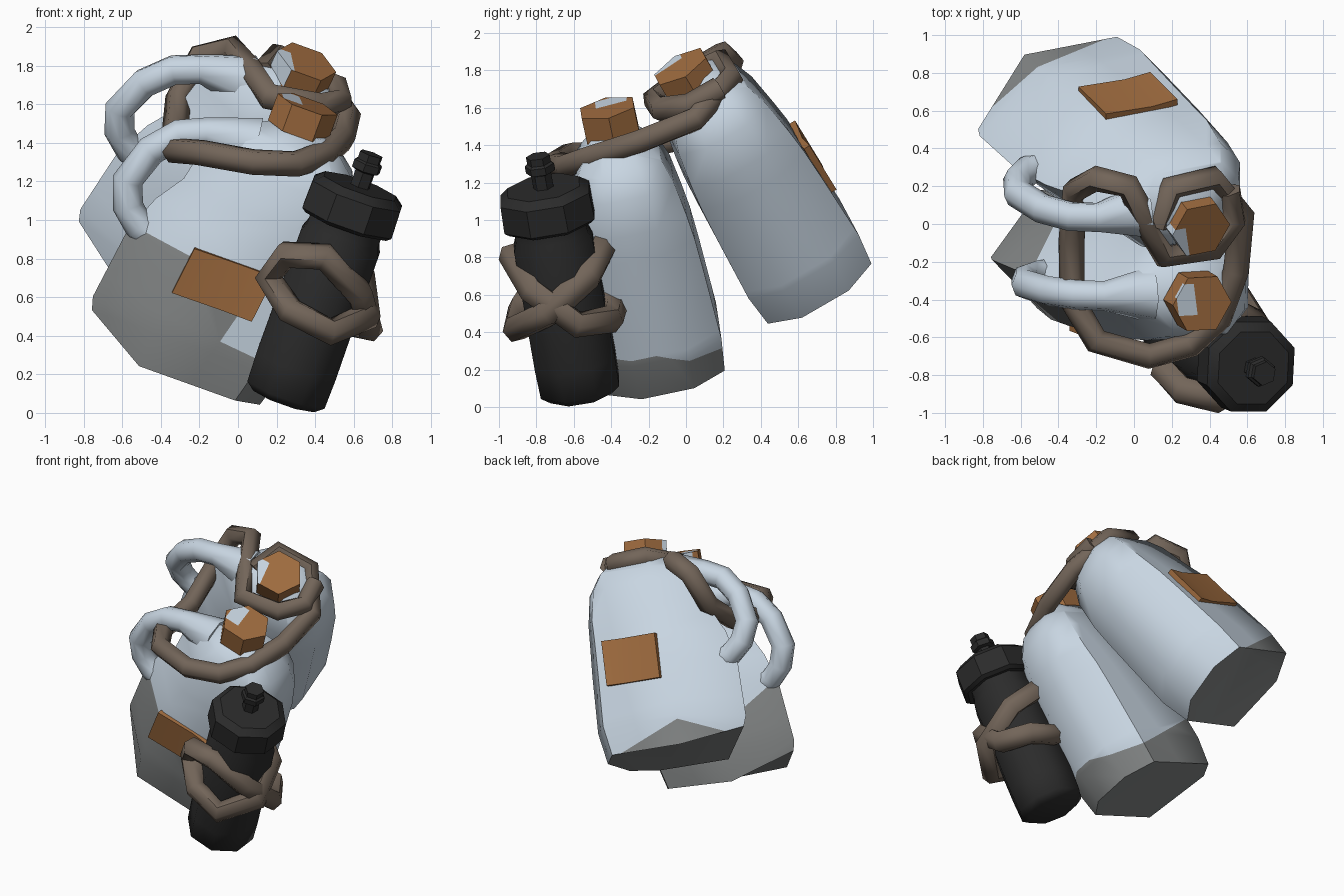
import bpy, bmesh, math
from mathutils import Matrix, Vector

if "Cube" in bpy.data.objects:
    bpy.data.objects.remove(bpy.data.objects["Cube"], do_unlink=True)


def material(name, rgb):
    m = bpy.data.materials.new(name)
    m.use_nodes = True
    m.diffuse_color = (*rgb, 1)
    m.node_tree.nodes["Principled BSDF"].inputs["Base Color"].default_value = (*rgb, 1)
    return m


PLASTIC = material("pale blue plastic", (0.58, 0.67, 0.76))
GRIME = material("grey grime", (0.22, 0.23, 0.23))
ORANGE = material("burnt orange", (0.35, 0.15, 0.05))
ROPE = material("brown rope", (0.17, 0.13, 0.10))
BLACK = material("black rubber", (0.024, 0.024, 0.024))


def add_object(name, mesh, mats, matrix, angle):
    ob = bpy.data.objects.new(name, mesh)
    bpy.context.collection.objects.link(ob)
    for m in mats:
        mesh.materials.append(m)
    ob.matrix_world = matrix
    bpy.ops.object.select_all(action="DESELECT")
    ob.select_set(True)
    bpy.context.view_layer.objects.active = ob
    bpy.ops.object.shade_smooth_by_angle(angle=math.radians(angle))


def finish(name, bm, mats, matrix, angle=40):
    bmesh.ops.recalc_face_normals(bm, faces=bm.faces)
    mesh = bpy.data.meshes.new(name)
    bm.to_mesh(mesh)
    bm.free()
    add_object(name, mesh, mats, matrix, angle)


def loft(rings):
    """Skin a stack of equal point rings and close both ends."""
    bm = bmesh.new()
    loops = [[bm.verts.new(p) for p in ring] for ring in rings]
    n = len(loops[0])
    for a, b in zip(loops, loops[1:]):
        for i in range(n):
            j = (i + 1) % n
            bm.faces.new((a[i], a[j], b[j], b[i]))
    bm.faces.new(loops[0][::-1])
    bm.faces.new(loops[-1])
    return bm


def lathe(profile, sides):
    return loft([[(r * math.cos(math.tau * i / sides), r * math.sin(math.tau * i / sides), z)
                  for i in range(sides)] for z, r in profile])


def cut(bm, point, normal):
    bmesh.ops.bisect_plane(bm, geom=bm.verts[:] + bm.edges[:] + bm.faces[:],
                           plane_co=point, plane_no=normal)


def tube(name, points, radius, mat, matrix=Matrix(), cyclic=False, sides=6, flare=1):
    """Bevelled path; flare widens its first point."""
    cu = bpy.data.curves.new(name + "_path", "CURVE")
    cu.dimensions = "3D"
    cu.bevel_depth = radius
    cu.bevel_resolution = (sides - 4) // 2
    cu.use_fill_caps = True
    sp = cu.splines.new("POLY")
    sp.points.add(len(points) - 1)
    for p, co in zip(sp.points, points):
        p.co = (*co, 1)
    sp.points[0].radius = flare
    sp.use_cyclic_u = cyclic
    helper = bpy.data.objects.new(name + "_path", cu)
    bpy.context.collection.objects.link(helper)
    dg = bpy.context.evaluated_depsgraph_get()
    mesh = bpy.data.meshes.new_from_object(helper.evaluated_get(dg))
    bpy.data.objects.remove(helper, do_unlink=True)
    mesh.materials.clear()
    add_object(name, mesh, [mat], matrix, 62)


def frame(origin, up, side):
    """Matrix with z along up and x close to side."""
    z = Vector(up).normalized()
    y = z.cross(Vector(side)).normalized()
    x = y.cross(z)
    m = Matrix((x, y, z)).transposed().to_4x4()
    m.translation = origin
    return m


def jug_ring(w, left, right, h, lift=0):
    width = right - left
    bl, br = left + 0.32 * width, right - 0.14 * width
    return [(left, 0, w + lift), (bl, -h, w), (br, -h, w), (right, -0.45 * h, w - lift * 0.1),
            (right, 0.45 * h, w - lift * 0.1), (br, h, w), (bl, h, w)]


# height, handle side, far side, half depth
JUG = [(0.2, 0, 1.06, 0.34), (0.6, 0.05, 1.09, 0.325), (0.8, 0.13, 1.1, 0.315),
       (0.95, 0.23, 1.11, 0.3), (1.15, 0.27, 1.1, 0.27), (1.27, 0.34, 1.04, 0.23),
       (1.34, 0.45, 0.96, 0.18), (1.41, 0.58, 0.86, 0.12)]
HANDLE = [(0.52, 0, 1.24), (0.26, 0, 1.22), (0.13, 0, 1.16), (0.02, 0, 1.03),
          (-0.04, 0, 0.84), (0.01, 0, 0.71), (0.1, 0, 0.63), (0.24, 0, 0.6)]


def jug(name, matrix, label, face, cap, patch, grime_point, grime_normal):
    # Body, with the lower part stained below a sloping line and one clean spot
    bm = loft([jug_ring(0, 0.02, 1.0, 0.32, 0.13)] + [jug_ring(*r) for r in JUG])
    p, n = Vector(grime_point), Vector(grime_normal)
    cut(bm, p, n)
    cut(bm, (0.69, 0, 0.3), (1, 0, -0.25))
    cut(bm, (0.69, 0, 0.27), (0.1, 0, 1))
    bm.normal_update()
    for f in bm.faces:
        c = f.calc_center_median()
        clean = c.x > 0.69 + 0.25 * (c.z - 0.3) and c.z > 0.27 - 0.1 * (c.x - 0.69) and c.y < -0.1
        stained = (c - p).dot(n) < 0 and not clean
        f.material_index = int(stained or f.normal.z < -0.8)
    finish(name + "_body", bm, [PLASTIC, GRIME], matrix, 50)
    tube(name + "_handle", HANDLE, 0.08, PLASTIC, matrix, sides=8, flare=1.9)

    # Hexagonal cap with a small worn patch
    bm = lathe([(0, 0.165), (0.15, 0.165)], 6)
    lo, hi = Vector(patch[0]), Vector(patch[1])
    for corner in (lo, hi):
        for axis_dir in ((1, 0.15, 0), (0, 1, 0), (0, 0, 1)):
            cut(bm, corner, axis_dir)
    for f in bm.faces:
        c = f.calc_center_median()
        f.material_index = int(all(lo[i] < c[i] < hi[i] for i in range(3)))
    finish(name + "_cap", bm, [ORANGE, PLASTIC], matrix @ Matrix.Translation(cap), 20)

    # Label, a folded patch stuck on the wide face
    x0, x1, z0, z1 = label
    xs = (x0, (x0 + x1) / 2 + 0.06, x1)
    rings = []
    for x, out in zip(xs, (0.355, 0.345, 0.36)):
        rings.append([(x + s, face * y, z) for s, y, z in
                      ((0, out, z0), (0.03, out - 0.005, z1),
                       (0.03, out - 0.04, z1), (0, out - 0.04, z0))])
    finish(name + "_label", loft(rings), [ORANGE], matrix, 10)


jug("front_jug", frame((-0.82, -0.15, 0.42), (0.34, -0.2, 0.92), (0.93, 0.05, -0.33)),
    (0.36, 0.8, 0.43, 0.69), -1, (0.7, 0, 1.39),
    ((-0.13, -0.06, 0.12), (-0.05, 0.11, 0.2)), (0.5, 0, 0.45), (0.4, 0.45, 1))
jug("back_jug", frame((-0.893, 0.56, 0.895), (0.38, -0.47, 0.8), (0.93, 0.18, -0.336)),
    (0.45, 0.86, 0.47, 0.78), 1, (0.74, -0.03, 1.34),
    ((-0.2, -0.15, 0.04), (-0.09, 0.03, 0.2)), (0.36, 0.33, 0.16), (0.35, -0.65, 1))

# Water bottle: body, lid and spout share one leaning axis
axis = frame((0.24, -0.56, 0.07), (0.33, -0.17, 0.93), (1, 0, -0.33))
axis = axis @ Matrix.Rotation(math.pi / 8, 4, "Z")
finish("bottle_body", lathe([(0, 0.18), (0.04, 0.23), (0.2, 0.235), (0.88, 0.23),
                             (0.93, 0.21), (1.0, 0.21)], 8), [BLACK], axis, 50)
finish("bottle_lid", lathe([(0.98, 0.24), (1.0, 0.265), (1.15, 0.26), (1.19, 0.21)], 8),
       [BLACK], axis, 30)
finish("bottle_spout", lathe([(1.17, 0.055), (1.27, 0.055), (1.28, 0.08), (1.32, 0.08),
                              (1.33, 0.065), (1.37, 0.065)], 6), [BLACK], axis, 30)

# Rope wound twice around the bottle
tube("bottle_rope", [(0.16, -0.52, 0.7), (0.25, -0.45, 0.89), (0.48, -0.44, 0.86),
                     (0.64, -0.52, 0.7), (0.67, -0.74, 0.5), (0.48, -0.91, 0.42),
                     (0.27, -0.88, 0.53), (0.16, -0.78, 0.7), (0.25, -0.88, 0.82),
                     (0.45, -0.93, 0.81), (0.63, -0.82, 0.62), (0.68, -0.58, 0.44),
                     (0.57, -0.4, 0.47), (0.38, -0.39, 0.52)], 0.075, ROPE, cyclic=True)

# Rope looping both necks and handles
tube("neck_rope", [(0.13, 0.0, 1.76), (0.2, 0.19, 1.85), (0.42, 0.24, 1.76), (0.57, 0.05, 1.54),
                   (0.54, -0.25, 1.42), (0.45, -0.5, 1.34), (0.3, -0.64, 1.29),
                   (0.08, -0.7, 1.3), (-0.2, -0.62, 1.35), (-0.33, -0.4, 1.36),
                   (-0.33, -0.08, 1.42), (-0.31, 0.18, 1.63), (-0.2, 0.24, 1.85),
                   (-0.03, 0.2, 1.89), (0.07, 0.0, 1.77), (0.16, -0.17, 1.64),
                   (0.42, -0.13, 1.59), (0.53, 0.02, 1.61), (0.5, 0.18, 1.7)], 0.069, ROPE)
